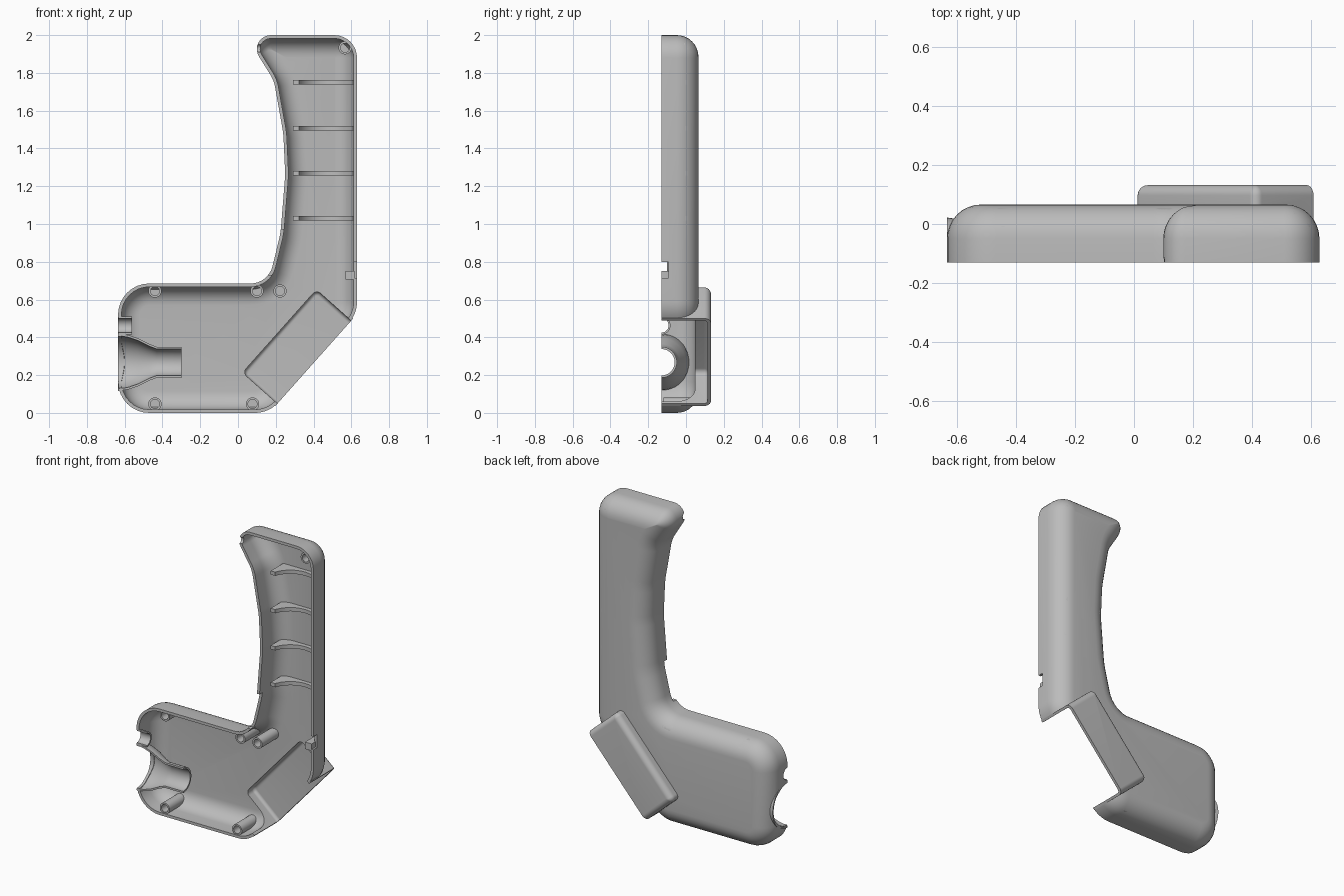
import bpy, bmesh, math
from mathutils import Vector

if "Cube" in bpy.data.objects:
    bpy.data.objects.remove(bpy.data.objects["Cube"])

grey = bpy.data.materials.new("light grey plastic")
grey.use_nodes = True
grey.diffuse_color = (0.5, 0.5, 0.5, 1)
grey.node_tree.nodes["Principled BSDF"].inputs["Base Color"].default_value = (0.5, 0.5, 0.5, 1)

FRONT, BACK, WALL, ROUND = -0.13, 0.066, 0.018, 0.115


def finish(bm, name):
    bmesh.ops.remove_doubles(bm, verts=bm.verts, dist=0.00005)
    bmesh.ops.recalc_face_normals(bm, faces=bm.faces)
    mesh = bpy.data.meshes.new(name)
    bm.to_mesh(mesh)
    bm.free()
    mesh.materials.append(grey)
    obj = bpy.data.objects.new(name, mesh)
    bpy.context.collection.objects.link(obj)
    return obj


def outline(corners, inset, steps=8):
    """Filleted outline, inset by a distance; corners are (x, z, radius) anticlockwise."""
    pts = [Vector(c[:2]) for c in corners]
    result = []
    for i, p in enumerate(pts):
        u = (p - pts[i - 1]).normalized()
        v = (pts[(i + 1) % len(pts)] - p).normalized()
        turn = math.atan2(u.x * v.y - u.y * v.x, u.dot(v))
        side = math.copysign(1, turn)
        normal = Vector((-u.y, u.x))
        tip = p + (normal + u * -math.tan(turn / 2)) * inset
        radius = max(corners[i][2] - side * inset, 0.002)
        start = tip - u * radius * math.tan(abs(turn) / 2)
        centre = start + normal * side * radius
        for k in range(steps + 1):
            a = turn * k / steps
            arm = start - centre
            result.append(centre + Vector((arm.x * math.cos(a) - arm.y * math.sin(a),
                                           arm.x * math.sin(a) + arm.y * math.cos(a))))
    return result


def pillow(name, corners, y0, y1, radius, inset=0.0, steps=8):
    """Solid with the given outline and a rounded rear edge."""
    bm = bmesh.new()
    levels = [(inset, y0)]
    for k in range(steps + 1):
        a = math.pi / 2 * k / steps
        levels.append((inset + radius * (1 - math.cos(a)), y1 - radius + radius * math.sin(a)))
    rings = [[bm.verts.new((p.x, y, p.y)) for p in outline(corners, d)] for d, y in levels]
    for a, b in zip(rings, rings[1:]):
        for i in range(len(a)):
            bm.faces.new((a[i - 1], a[i], b[i], b[i - 1]))
    bm.faces.new(rings[0])
    bm.faces.new(rings[-1])
    return finish(bm, name)


def lathe(name, profile, axis, origins, segments=32):
    """Closed (height, radius) profile turned about an axis at each origin."""
    bm = bmesh.new()
    for o in origins:
        rings = []
        for h, r in profile:
            ring = []
            for k in range(segments):
                c, s = (r * f(2 * math.pi * k / segments) for f in (math.cos, math.sin))
                local = {"x": (h, c, s), "y": (c, h, s), "z": (c, s, h)}[axis]
                ring.append(bm.verts.new(Vector(o) + Vector(local)))
            rings.append(ring)
        for j in range(len(rings)):
            a, b = rings[j - 1], rings[j]
            for k in range(segments):
                bm.faces.new((a[k - 1], a[k], b[k], b[k - 1]))
    return finish(bm, name)


def rod(name, axis, origins, h0, h1, r):
    return lathe(name, [(h0, 0), (h0, r), (h1, r), (h1, 0)], axis, origins)


def blocks(name, bounds):
    bm = bmesh.new()
    for x0, x1, y0, y1, z0, z1 in bounds:
        made = bmesh.ops.create_cube(bm, size=1)["verts"]
        for v in made:
            v.co = ((x0 + x1) / 2 + v.co.x * (x1 - x0), (y0 + y1) / 2 + v.co.y * (y1 - y0),
                    (z0 + z1) / 2 + v.co.z * (z1 - z0))
    return finish(bm, name)


def combine(target, tool, operation="DIFFERENCE", keep=False):
    mod = target.modifiers.new("combine", "BOOLEAN")
    mod.operation, mod.solver, mod.object = operation, "EXACT", tool
    bpy.context.view_layer.objects.active = target
    bpy.ops.object.modifier_apply(modifier=mod.name)
    if not keep:
        bpy.data.objects.remove(tool)


# Main outline: lower body, slanted mouth, and tall curved grip
body = [(0.165, 0, 0.17), (0.63, 0.525, 0.17), (0.63, 2, 0.12), (0.04, 2, 0.074),
        (0.19, 1.76, 0.2), (0.24, 1.48, 0.5), (0.25, 1.26, 0.5), (0.225, 0.95, 0.5),
        (0.16, 0.685, 0.12), (-0.635, 0.685, 0.165), (-0.635, 0, 0.165)]

# Slanted box at the mouth, open along the diagonal
low, high = Vector((0.198, 0.037)), Vector((0.61, 0.5))
along = (high - low).normalized()
inward = Vector((-along.y, along.x))


def slanted(depth, out, margin):
    a, b = low + along * margin, high - along * margin
    quad = (a - inward * out, b - inward * out, b + inward * depth, a + inward * depth)
    return [(p.x, p.y, 0.03) for p in quad]


outer = pillow("outer_form", body, -0.2, BACK, ROUND)
combine(outer, pillow("box_form", slanted(0.265, 0.15, 0), -0.2, 0.132, 0.035), "UNION")

shell = outer.copy()
shell.data = outer.data.copy()
shell.name = "half_shell"
bpy.context.collection.objects.link(shell)
combine(shell, pillow("body_hollow", body, -0.25, BACK - WALL, ROUND - WALL, WALL))
combine(shell, pillow("box_hollow", slanted(0.247, 0.25, 0.016), -0.27, 0.114, 0.02))

# Trim the slanted mouth and the parting plane
mouth = [(p.x, p.y, 0.01) for p in (low - along - inward, high + along - inward,
                                    high + along, low - along)]
combine(shell, pillow("mouth_cut", mouth, -0.5, 0.5, 0.01))
front_trim = blocks("front_trim", [(-2, 2, -1, FRONT, -1, 3)])
combine(shell, front_trim, keep=True)

# Openings in the side walls
funnel_at, port_at = (0, FRONT, 0.268), (0, FRONT, 0.463)
bore = [(-0.58, 0.132), (-0.53, 0.115), (-0.47, 0.085), (-0.43, 0.07), (-0.30, 0.07)]
combine(shell, lathe("funnel_cut", [(-0.7, 0), (-0.7, 0.142)] + bore + [(-0.3, 0)], "x", [funnel_at]))
combine(shell, rod("port_cut", "x", [port_at], -0.7, -0.56, 0.042))
combine(shell, rod("tip_cut", "x", [(0, FRONT, 1.93)], 0.05, 0.2, 0.02))
combine(shell, blocks("wall_cuts", [(0.59, 0.7, -0.3, -0.092, 0.715, 0.8),
                                    (0.1, 0.27, -0.3, -0.1, 0.73, 0.97)]))

# Flared cable inlet and small port sleeve
skin = [(h, r + 0.012) for h, r in reversed(bore)]
inlet = lathe("cable_inlet", [(-0.635, 0.142)] + bore + skin + [(-0.635, 0.152)], "x", [funnel_at], 48)
sleeve = lathe("port_sleeve", [(-0.632, 0.038), (-0.56, 0.038), (-0.56, 0.048), (-0.632, 0.048)],
               "x", [port_at])

# Screw bosses
spots = [(-0.44, 0.645), (0.1, 0.645), (0.222, 0.645), (-0.44, 0.047), (0.077, 0.047), (0.567, 1.933)]
bosses = lathe("screw_bosses", [(0.055, 0), (0.055, 0.035), (-0.12, 0.035), (-0.12, 0.024),
                                (0, 0.024), (0, 0)], "y", [(x, 0, z) for x, z in spots], 24)
combine(bosses, outer, "INTERSECT", keep=True)

# Cradle ribs across the grip
heights = [1.03, 1.268, 1.508, 1.75]
ribs = blocks("grip_ribs", [(0.29, 0.62, -0.08, 0.055, z - 0.012, z + 0.012) for z in heights])
combine(ribs, rod("cradle_cut", "z", [(0.465, FRONT, 0)], 0.9, 1.9, 0.152))
combine(ribs, outer, "INTERSECT", keep=True)

# Latch block on the straight grip wall
latch = blocks("latch_block", [(0.57, 0.618, FRONT, 0.02, 0.705, 0.75)])
combine(latch, outer, "INTERSECT")

for part in (inlet, sleeve):
    combine(part, front_trim, keep=True)
bpy.data.objects.remove(front_trim)

# Smooth shading with crisp edges
bpy.ops.object.select_all(action="DESELECT")
for part in (shell, inlet, sleeve, bosses, ribs, latch):
    part.select_set(True)
bpy.context.view_layer.objects.active = shell
bpy.ops.object.shade_smooth_by_angle(angle=math.radians(35))
